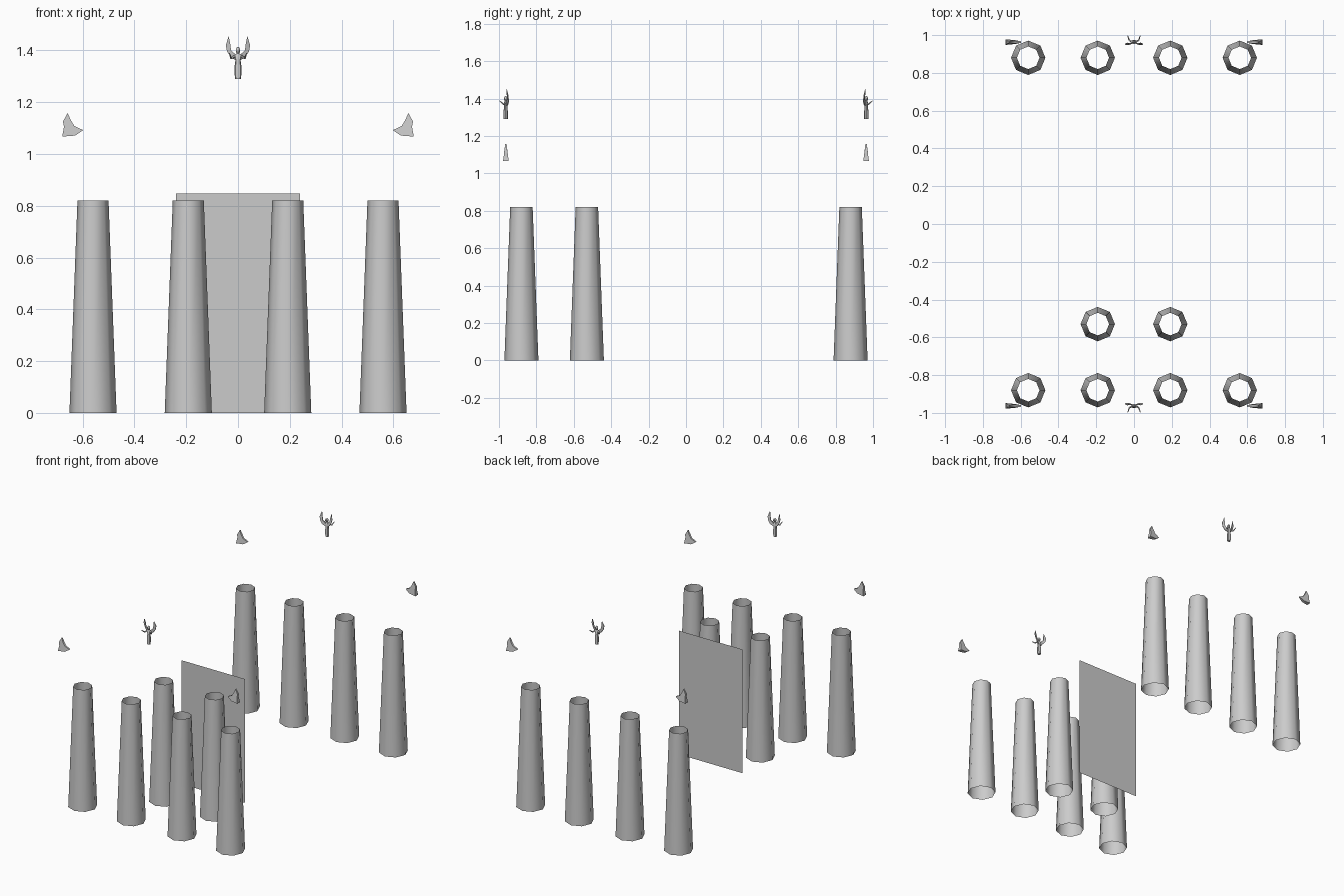
import bpy, bmesh, math
from mathutils import Vector

if "Cube" in bpy.data.objects:
    bpy.data.objects.remove(bpy.data.objects["Cube"])


def finish(name, bm, smooth=None):
    bmesh.ops.recalc_face_normals(bm, faces=bm.faces)
    me = bpy.data.meshes.new(name)
    bm.to_mesh(me)
    bm.free()
    ob = bpy.data.objects.new(name, me)
    bpy.context.collection.objects.link(ob)
    if smooth:
        bpy.ops.object.select_all(action='DESELECT')
        ob.select_set(True)
        bpy.context.view_layer.objects.active = ob
        bpy.ops.object.shade_smooth_by_angle(angle=math.radians(smooth))
    return ob


def loft(bm, rings, caps=True):
    """Bridge rings of equal point count."""
    vs = [[bm.verts.new(p) for p in r] for r in rings]
    n = len(vs[0])
    for a, b in zip(vs, vs[1:]):
        for i in range(n):
            j = (i + 1) % n
            bm.faces.new((a[i], a[j], b[j], b[i]))
    if caps:
        bm.faces.new(vs[0])
        bm.faces.new(vs[-1])


def ring(c, rx, ry, n=8):
    return [(c[0] + rx * math.cos(i * math.tau / n),
             c[1] + ry * math.sin(i * math.tau / n), c[2]) for i in range(n)]


def plate(bm, pts):
    """Outline points (x, y, z, half thickness in y) made into a solid plate."""
    loft(bm, [[(x, y - t, z) for x, y, z, t in pts],
              [(x, y + t, z) for x, y, z, t in pts]])


def spike(bm, a, b, r1, r2, n=5):
    a, b = Vector(a), Vector(b)
    q = (b - a).to_track_quat('Z', 'Y')
    loft(bm, [[p + q @ Vector(v) for v in ring((0, 0, 0), r, r, n)]
              for p, r in ((a, r1), (b, r2))])


# Open, tapered eight-sided columns
spots = [(x, y) for y in (-0.88, 0.88) for x in (-0.56, -0.192, 0.192, 0.56)]
spots += [(-0.192, -0.53), (0.192, -0.53)]
for x, y in spots:
    bm = bmesh.new()
    loft(bm, [ring((x, y, 0), 0.091, 0.091), ring((x, y, 0.82), 0.06, 0.06)], caps=False)
    finish("column", bm, 60)

# Single-sheet door panel
bm = bmesh.new()
bm.faces.new([bm.verts.new(p) for p in (
    (-0.24, -0.266, 0), (0.24, -0.266, 0), (0.24, -0.266, 0.847), (-0.24, -0.266, 0.847))])
finish("door_panel", bm)

# Curved horn ornaments on the four roof corners
horn = [(0.598, 0.092, 0.004), (0.629, 0.071, 0.010), (0.679, 0.067, 0.015),
        (0.672, 0.105, 0.010), (0.676, 0.125, 0.007), (0.658, 0.158, 0.004),
        (0.646, 0.131, 0.007), (0.632, 0.108, 0.007)]
for sx in (-1, 1):
    for y in (-0.963, 0.963):
        bm = bmesh.new()
        plate(bm, [(sx * x, y, 1 + z, t) for x, z, t in horn])
        finish("corner_ornament", bm, 40)

# Winged figures at the two gable peaks, facing outward
for turn in (0, math.pi):
    bm = bmesh.new()
    body = [(1.29, .012, .011), (1.335, .014, .011), (1.36, .010, .009),
            (1.379, .016, .010), (1.388, .005, .005), (1.394, .008, .008),
            (1.406, .008, .008), (1.413, .003, .003)]
    loft(bm, [ring((0, 0, z), rx, ry) for z, rx, ry in body])
    for s in (-1, 1):
        # wing
        wing = [(.006, .006, 1.36, .003), (.026, .013, 1.372, .003), (.042, .015, 1.395, .002),
                (.047, .012, 1.42, .002), (.036, .004, 1.455, .001), (.030, .008, 1.425, .002),
                (.027, .010, 1.40, .003), (.008, .007, 1.383, .003)]
        plate(bm, [(s * x, y, z, t) for x, y, z, t in wing])
        # arm in two lengths
        spike(bm, (s * .012, 0, 1.379), (s * .026, -.010, 1.369), .005, .004)
        spike(bm, (s * .026, -.010, 1.369), (s * .033, -.033, 1.388), .004, .002)
    ob = finish("peak_figure", bm, 40)
    ob.location.y = -0.964 if turn == 0 else 0.964
    ob.rotation_euler.z = turn
